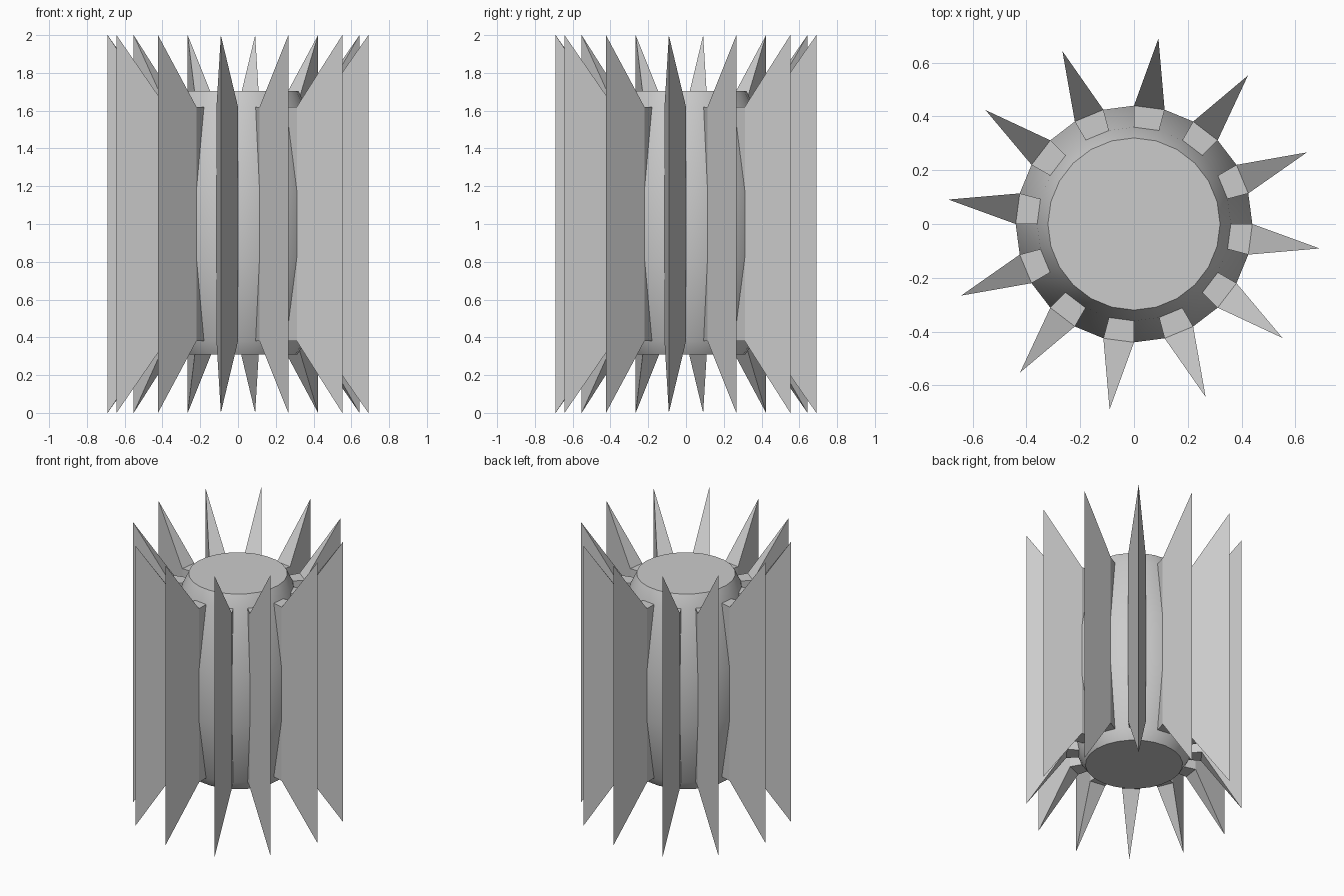
import bpy
import bmesh
from math import cos, sin, radians

if "Cube" in bpy.data.objects:
    bpy.data.objects.remove(bpy.data.objects["Cube"])

SIDES = 24


def polar(r, deg, z):
    return (r * cos(radians(deg)), r * sin(radians(deg)), z)


def finish(name, bm):
    bmesh.ops.recalc_face_normals(bm, faces=bm.faces)
    mesh = bpy.data.meshes.new(name)
    bm.to_mesh(mesh)
    bm.free()
    obj = bpy.data.objects.new(name, mesh)
    bpy.context.collection.objects.link(obj)
    return obj


# Barrel body: 24-sided lathe of a bulging profile (radius, height)
profile = [(0.315, 0.31), (0.36, 0.38), (0.44, 0.82),
           (0.44, 1.18), (0.36, 1.62), (0.32, 1.705)]
bm = bmesh.new()
rings = [[bm.verts.new(polar(r, 360 * i / SIDES, z)) for i in range(SIDES)]
         for r, z in profile]
for low, high in zip(rings, rings[1:]):
    for i in range(SIDES):
        j = (i + 1) % SIDES
        bm.faces.new((low[i], low[j], high[j], high[i]))
bm.faces.new(rings[0])
bm.faces.new(rings[-1])
body = finish("barrel_body", bm)
bpy.context.view_layer.objects.active = body
body.select_set(True)
bpy.ops.object.shade_smooth_by_angle(angle=radians(30))

# Fins: a wedge on every second side, ending in swept-out points
for k in range(12):
    a, b = 75 + 30 * k, 90 + 30 * k
    bm = bmesh.new()
    ends = []
    for base_z, tip_z in ((0.38, 0.0), (1.62, 2.0)):
        ends.append([bm.verts.new(polar(r, ang, z)) for r, ang, z in (
            (0.357, a, base_z), (0.44, a, base_z),
            (0.696, (a + b) / 2, tip_z),
            (0.44, b, base_z), (0.357, b, base_z))])
    for low in ends:
        bm.faces.new((low[0], low[1], low[3], low[4]))  # root tab
        bm.faces.new((low[1], low[2], low[3]))          # sloping point
    for i in range(5):
        j = (i + 1) % 5
        bm.faces.new((ends[0][i], ends[0][j], ends[1][j], ends[1][i]))
    finish(f"fin_{k + 1}", bm)
